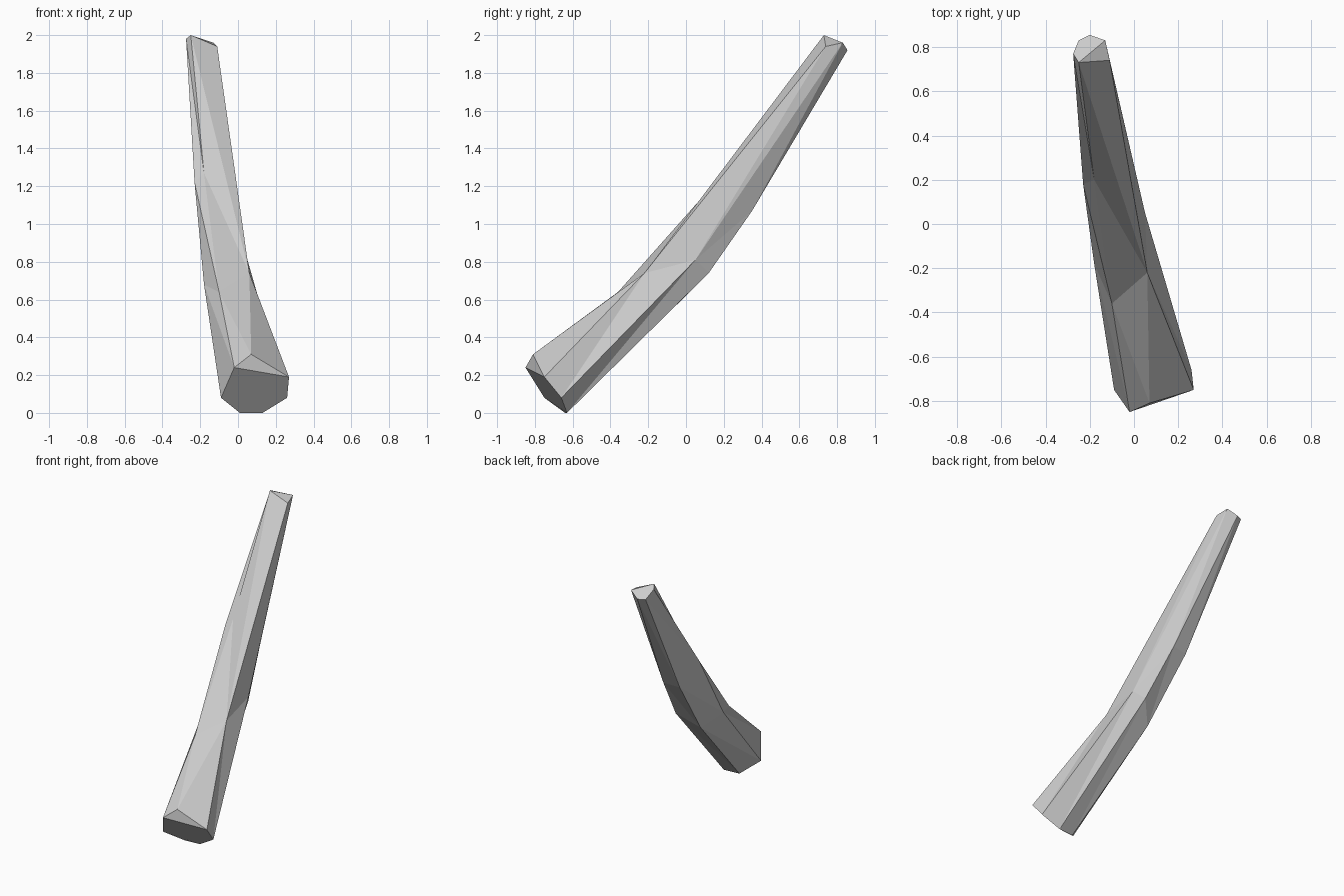
import bpy
import bmesh

# Remove the default cube only
default_cube = bpy.data.objects.get("Cube")
if default_cube:
    bpy.data.objects.remove(default_cube, do_unlink=True)

# Single flat colour
wood = bpy.data.materials.new("pale_grey")
wood.use_nodes = True
colour = (0.6, 0.6, 0.6, 1)
wood.diffuse_color = colour
shader = next(n for n in wood.node_tree.nodes if n.type == "BSDF_PRINCIPLED")
shader.inputs["Base Color"].default_value = colour

# Corners shared by neighbouring cross-sections
upper_right = (.06, -.22, .74)
right_side = (.05, .05, .81)
tip_peak = (-.25, .73, 2)

# Cross-sections from the thick butt to the thin tip; each runs from the
# upper left corner over the right side and back beneath the log
butt = [
    (-.02, -.85, .24), (.07, -.81, .31), (.27, -.75, .19), (.26, -.66, .08),
    (.13, -.63, 0), (.01, -.64, 0), (-.09, -.75, .08),
]
bend = [
    (-.1, -.36, .64), upper_right, upper_right, right_side,
    (0, .12, .74), (-.12, 0, .62), (-.18, -.18, .68),
]
shaft = [
    (-.18, .2, 1.27), upper_right, upper_right, right_side,
    (-.06, .35, 1.07), (-.18, .33, 1.06), (-.23, .18, 1.22),
]
tip = [
    tip_peak, tip_peak, (-.11, .74, 1.94), (-.13, .83, 1.96),
    (-.2, .855, 1.92), (-.25, .83, 1.92), (-.275, .77, 1.98),
]


def add_face(bm, corners):
    """Add a face, dropping corners that coincide."""
    unique = list(dict.fromkeys(corners))
    if len(unique) > 2:
        bm.faces.new(unique)


def loft(name, sections, material):
    """Skin the sections with triangles and close both ends."""
    bm = bmesh.new()
    shared = {}
    rings = []
    for section in sections:
        ring = []
        for point in section:
            if point not in shared:
                shared[point] = bm.verts.new(point)
            ring.append(shared[point])
        rings.append(ring)

    # Bark facets between neighbouring sections
    for lower, upper in zip(rings, rings[1:]):
        for i in range(len(lower)):
            j = (i + 1) % len(lower)
            add_face(bm, (lower[i], lower[j], upper[i]))
            add_face(bm, (lower[j], upper[j], upper[i]))

    # Cut ends: the butt has a small bevel along its upper edge
    first, last = rings[0], rings[-1]
    add_face(bm, first[:3])
    add_face(bm, [first[0]] + first[2:])
    add_face(bm, last[1:4])
    add_face(bm, [last[0]] + last[3:])

    bmesh.ops.recalc_face_normals(bm, faces=bm.faces[:])
    mesh = bpy.data.meshes.new(name)
    bm.to_mesh(mesh)
    bm.free()
    mesh.materials.append(material)
    obj = bpy.data.objects.new(name, mesh)
    bpy.context.collection.objects.link(obj)
    return obj


# Bent, tapering log with flat facets
loft("bent_log", [butt, bend, shaft, tip], wood)
